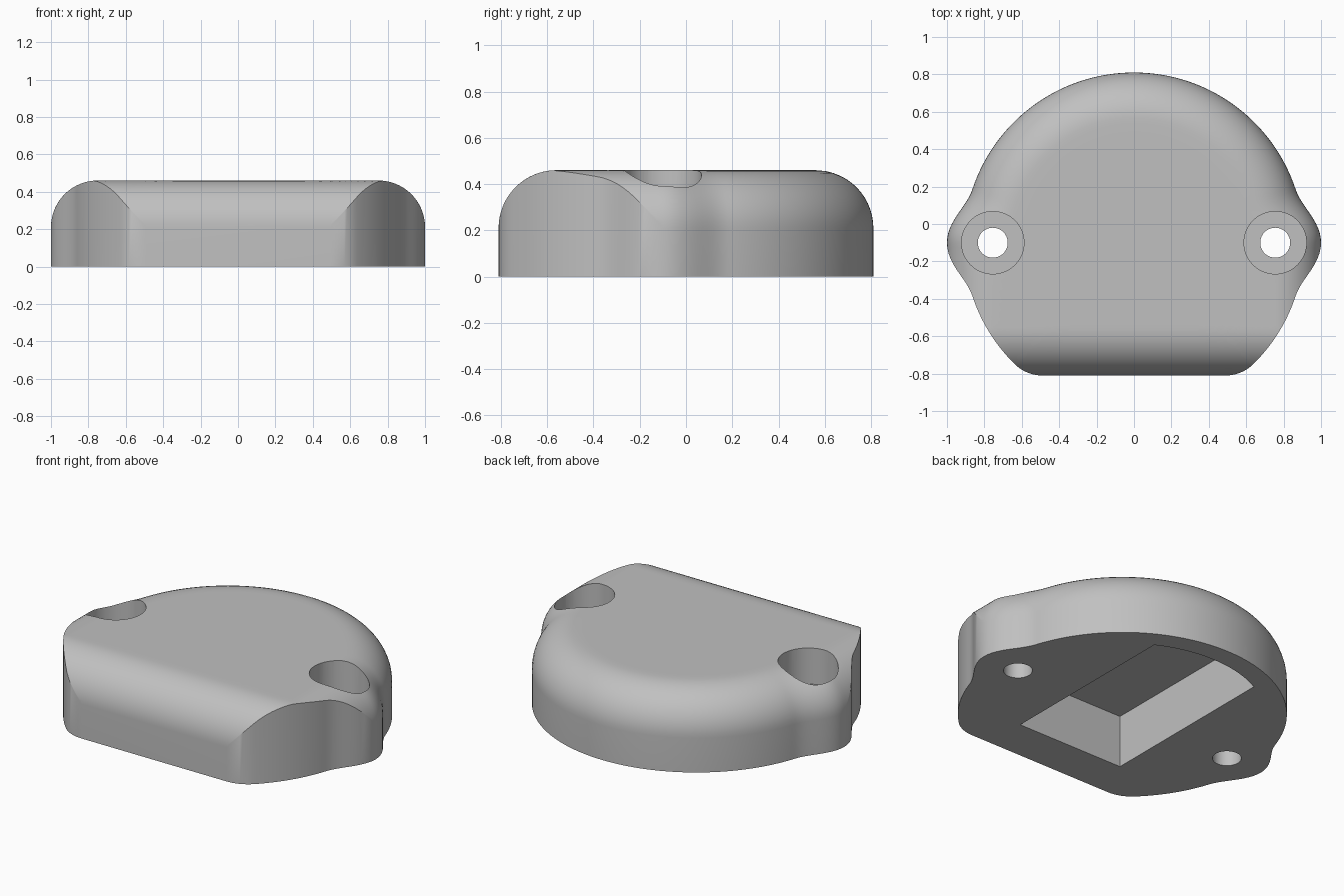
import bpy, bmesh, math
from mathutils import Vector

if "Cube" in bpy.data.objects:
    bpy.data.objects.remove(bpy.data.objects["Cube"])

H = 0.46          # total height
FILLET = 0.25     # rounding of the top rim
CY = -0.10        # centre of the main arc
R = 0.91          # radius of the main arc

mat = bpy.data.materials.new("light grey")
mat.diffuse_color = (0.53, 0.53, 0.53, 1)
mat.use_nodes = True
mat.node_tree.nodes["Principled BSDF"].inputs["Base Color"].default_value = mat.diffuse_color


def rim(t):
    """Right half of the outline: circle with a soft ear around t = 0."""
    r = R
    if abs(t) < 0.32:
        r += 0.09 * (0.5 + 0.5 * math.cos(math.pi * t / 0.32))
    return Vector((r * math.cos(t), CY + r * math.sin(t)))


# Right half of the outline, from the front edge up to the back
t0 = math.radians(-45.6)
half = [Vector((0.49 + 0.21 * math.cos(a), -0.60 + 0.21 * math.sin(a)))
        for a in [math.radians(-90 + 44.4 * i / 10) for i in range(10)]]
half += [rim(t0 + (0 - t0) * i / 30) for i in range(30)]
back = [rim(math.pi / 2 * i / 60) for i in range(61)]
half += back
outline = half + [Vector((-p.x, p.y)) for p in reversed(half[:-1])]


def seg_dist(p, a, b):
    ab = b - a
    f = max(0, min(1, (p - a).dot(ab) / ab.length_squared))
    return (p - a - ab * f).length


def round_over(d):
    if d >= FILLET:
        return H
    return H - FILLET + math.sqrt(max(0, FILLET ** 2 - (FILLET - max(d, 0)) ** 2))


def top_z(p):
    """Height of the top: rounded along the back rim and the front edge."""
    q = Vector((abs(p.x), p.y))
    if q.y <= CY:
        d = 1 - q.x          # rounding runs straight on in front of the ears
    else:
        d = min(seg_dist(q, a, b) for a, b in zip(back, back[1:]))
    return min(round_over(d), round_over(p.y + 0.81))


def new_object(name, bm):
    bmesh.ops.recalc_face_normals(bm, faces=bm.faces)
    me = bpy.data.meshes.new(name)
    bm.to_mesh(me)
    bm.free()
    me.materials.append(mat)
    ob = bpy.data.objects.new(name, me)
    bpy.context.collection.objects.link(ob)
    return ob


# Housing body: flat base, vertical wall and rings over the rounded top
bm = bmesh.new()
centre = Vector((0, CY))
RINGS = 16
loops = [[bm.verts.new((p.x, p.y, 0)) for p in outline]]
for k in range(RINGS + 1):
    s = 1 - 0.4 * (k / RINGS) ** 2
    pts = [centre + (p - centre) * s for p in outline]
    loops.append([bm.verts.new((p.x, p.y, top_z(p))) for p in pts])
n = len(outline)
for lo, hi in zip(loops, loops[1:]):
    for i in range(n):
        j = (i + 1) % n
        bm.faces.new((lo[i], lo[j], hi[j], hi[i]))
bm.faces.new(loops[0][::-1])
bm.faces.new(loops[-1])
body = new_object("housing", bm)


def prism(name, pts, z0, z1):
    b = bmesh.new()
    lo = [b.verts.new((x, y, z0)) for x, y in pts]
    hi = [b.verts.new((x, y, z1)) for x, y in pts]
    b.faces.new(lo[::-1])
    b.faces.new(hi)
    for i in range(len(pts)):
        j = (i + 1) % len(pts)
        b.faces.new((lo[i], lo[j], hi[j], hi[i]))
    ob = new_object(name, b)
    ob.hide_render = True
    return ob


def circle(cx, cy, r, count=64):
    return [(cx + r * math.cos(2 * math.pi * i / count),
             cy + r * math.sin(2 * math.pi * i / count)) for i in range(count)]


# Screw holes with counterbores in both ears
cutters = []
for side in (-1, 1):
    cutters.append(prism("counterbore_cutter", circle(side * 0.755, CY, 0.167), 0.24, 0.7))
    cutters.append(prism("screw_hole_cutter", circle(side * 0.755, CY, 0.08), -0.2, 0.4))

# Underside pocket with a curved back end
a0 = math.asin(0.36 / 0.79)
arc = [(0.79 * math.sin(a), CY + 0.79 * math.cos(a))
       for a in [a0 - 2 * a0 * i / 24 for i in range(25)]]
cutters.append(prism("pocket_cutter", [(-0.36, -0.55), (0.36, -0.55)] + arc, -0.2, 0.32))

bpy.context.view_layer.objects.active = body
for c in cutters:
    mod = body.modifiers.new("cut", 'BOOLEAN')
    mod.operation = 'DIFFERENCE'
    mod.solver = 'EXACT'
    mod.object = c
    bpy.ops.object.modifier_apply(modifier=mod.name)
for c in cutters:
    bpy.data.objects.remove(c, do_unlink=True)

bpy.ops.object.select_all(action='DESELECT')
body.select_set(True)
bpy.ops.object.shade_smooth_by_angle(angle=math.radians(30))
